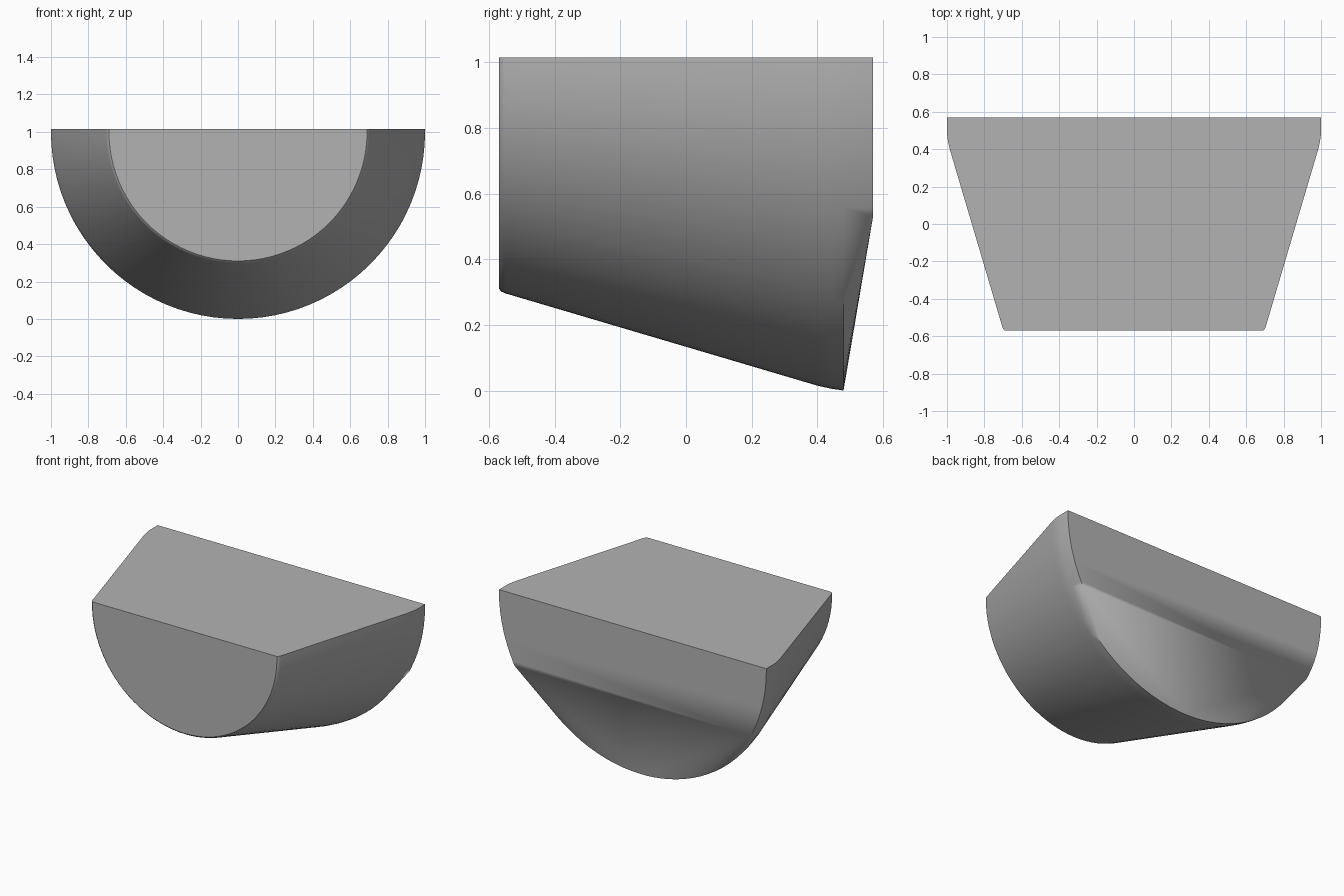
import bpy
import bmesh
import math

cube = bpy.data.objects.get("Cube")
if cube:
    bpy.data.objects.remove(cube, do_unlink=True)

SEGMENTS = 48
AXIS_Z, TOP_Z, CREASE_Z = 1.0, 1.015, 0.53

# Plain grey finish
grey = bpy.data.materials.new("plain grey")
grey.use_nodes = True
colour = (0.45, 0.45, 0.45, 1)
grey.diffuse_color = colour
grey.node_tree.nodes["Principled BSDF"].inputs["Base Color"].default_value = colour


def half_ring(y, r, lowest=-1.0):
    """Half circle hanging below the flat top, kept only above a height."""
    points = [(r, y, TOP_Z), (-r, y, TOP_Z)]
    for i in range(SEGMENTS + 1):
        a = math.pi * i / SEGMENTS
        points.append((r * math.cos(a), y, AXIS_Z - r * math.sin(a)))
    return [p for p in points if p[2] >= lowest]


# Tapered half drum: rounded front rim, widening to the back
profile = [(-0.57, 0.69), (-0.562, 0.699), (-0.55, 0.704),
           (0.40, 0.985), (0.44, 0.994), (0.48, 1.0)]
points = [p for y, r in profile for p in half_ring(y, r)]

# Upright upper back; the hull slopes from its lower corners to the rim
points += half_ring(0.57, 1.0, CREASE_Z)
corner_x = math.sqrt(1 - (AXIS_Z - CREASE_Z) ** 2)
points += [(s * corner_x, 0.57, CREASE_Z) for s in (-1, 1)]

bm = bmesh.new()
for p in points:
    bm.verts.new(p)
hull = bmesh.ops.convex_hull(bm, input=bm.verts[:])
loose = {v for v in bm.verts if not v.link_faces}
bmesh.ops.delete(bm, geom=list(loose), context="VERTS")
bmesh.ops.dissolve_limit(bm, angle_limit=math.radians(0.2),
                         verts=bm.verts[:], edges=bm.edges[:])
bmesh.ops.recalc_face_normals(bm, faces=bm.faces[:])

mesh = bpy.data.meshes.new("half_drum_body")
bm.to_mesh(mesh)
bm.free()
mesh.materials.append(grey)
body = bpy.data.objects.new("half_drum_body", mesh)
bpy.context.collection.objects.link(body)

bpy.ops.object.select_all(action="DESELECT")
body.select_set(True)
bpy.context.view_layer.objects.active = body
bpy.ops.object.shade_smooth_by_angle(angle=math.radians(30))
